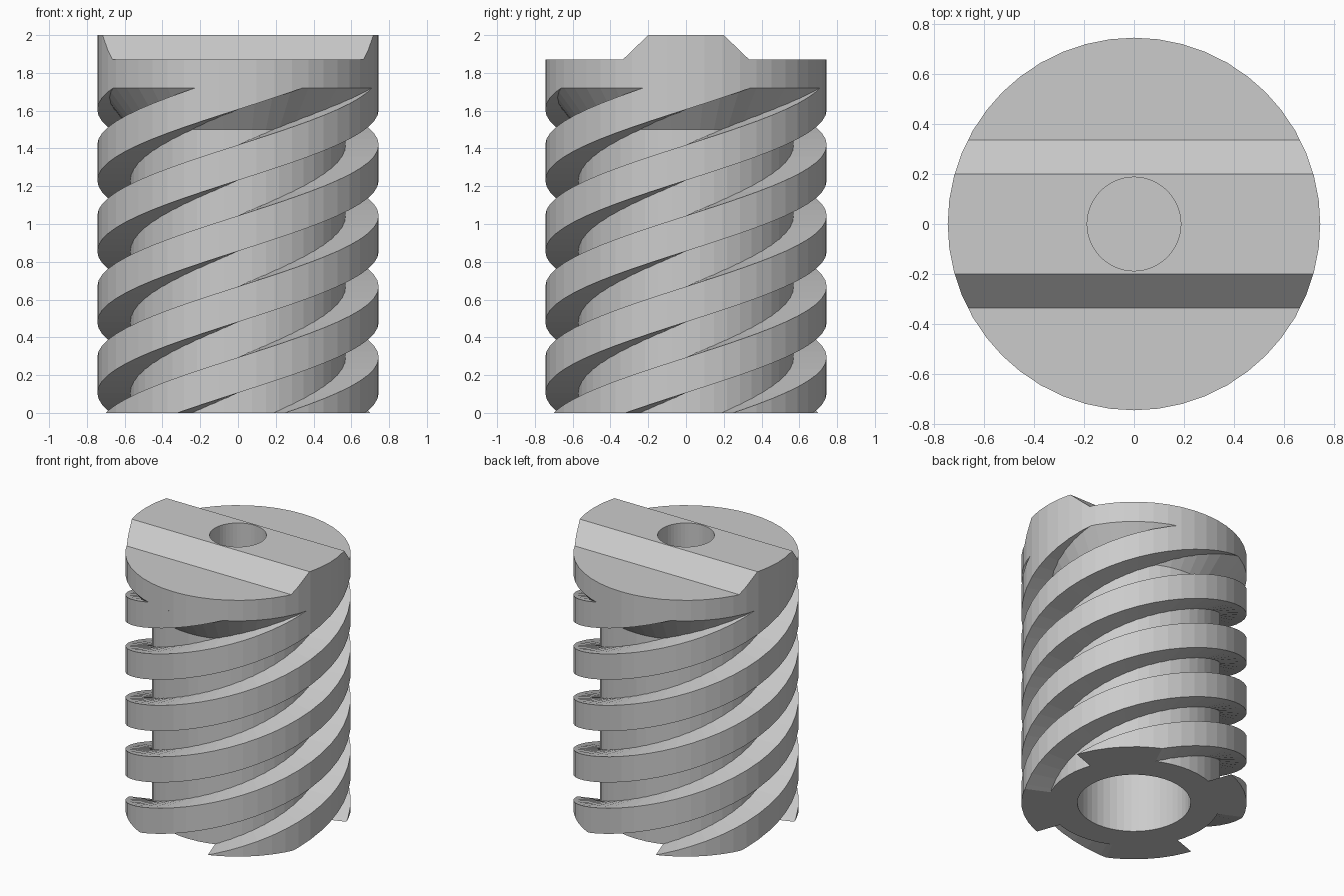
import bpy, bmesh, math
from mathutils import Vector

SIDES = 48
STEP = 360 / SIDES
R_OUT, R_CORE, R_BORE, R_HOLE = 0.745, 0.57, 0.375, 0.1875
DEG_PER_UNIT = 240          # helix twist per unit of height
SHOULDER, HEAD = 1.72, 1.87

cube = bpy.data.objects.get("Cube")
if cube:
    bpy.data.objects.remove(cube, do_unlink=True)

grey = bpy.data.materials.new("plain_grey")
grey.use_nodes = True
colour = (0.6, 0.6, 0.6, 1)
grey.diffuse_color = colour
grey.node_tree.nodes["Principled BSDF"].inputs["Base Color"].default_value = colour


def finish(bm, name):
    bmesh.ops.remove_doubles(bm, verts=bm.verts, dist=1e-5)
    bmesh.ops.recalc_face_normals(bm, faces=bm.faces)
    mesh = bpy.data.meshes.new(name)
    bm.to_mesh(mesh)
    bm.free()
    mesh.materials.append(grey)
    obj = bpy.data.objects.new(name, mesh)
    bpy.context.collection.objects.link(obj)
    return obj


def lathe(profile, closed):
    """Spin (radius, height) points about the z axis."""
    bm = bmesh.new()
    verts = [bm.verts.new((r, 0, z)) for r, z in profile]
    pairs = list(zip(verts, verts[1:]))
    if closed:
        pairs.append((verts[-1], verts[0]))
    edges = [bm.edges.new(p) for p in pairs]
    bmesh.ops.spin(bm, geom=verts + edges, cent=(0, 0, 0), axis=(0, 0, 1),
                   angle=math.tau, steps=SIDES)
    bmesh.ops.remove_doubles(bm, verts=bm.verts, dist=1e-5)
    return bm


def slice_off(bm, point, normal):
    """Remove everything on the normal's side and cap the cut."""
    cut = bmesh.ops.bisect_plane(
        bm, geom=bm.verts[:] + bm.edges[:] + bm.faces[:], dist=1e-6,
        plane_co=Vector(point), plane_no=Vector(normal), clear_outer=True)
    edges = [e for e in cut["geom_cut"] if isinstance(e, bmesh.types.BMEdge)]
    bmesh.ops.holes_fill(bm, edges=[e for e in edges if e.is_boundary], sides=0)


# Core with flared shoulder, head disc, top hole and bottom bore
body = lathe([(0, 1.4), (R_BORE, 1.4), (R_BORE, 0), (R_CORE, 0),
              (R_CORE, 1.5), (R_OUT, SHOULDER), (R_OUT, HEAD),
              (R_HOLE, HEAD), (R_HOLE, 1.6), (0, 1.6)], False)
finish(body, "core_and_head")

# Drive ridge across the head, with sloping sides
ridge = lathe([(R_HOLE, HEAD - 0.02), (R_OUT, HEAD - 0.02),
               (R_OUT, 2), (R_HOLE, 2)], True)
for side in (-1, 1):
    slice_off(ridge, (0, side * 0.2, 2), (0, side * 0.13, 0.135))
finish(ridge, "drive_ridge")


# Four helical threads, trimmed flat at the base and inside the head
def thread(index):
    bm = bmesh.new()
    low_start = 64.5 + 90 * index
    thickness = 45 / DEG_PER_UNIT
    first = math.floor((low_start - 60) / STEP)
    last = math.ceil((low_start + 2 * DEG_PER_UNIT) / STEP)
    previous = None
    for i in range(first, last + 1):
        deg = i * STEP
        low = (deg - low_start) / DEG_PER_UNIT
        c, s = math.cos(math.radians(deg)), math.sin(math.radians(deg))
        ring = [bm.verts.new((r * c, r * s, z)) for r, z in
                ((R_CORE - 0.05, low), (R_OUT, low),
                 (R_OUT, low + thickness), (R_CORE - 0.05, low + thickness))]
        if previous:
            for k in range(4):
                n = (k + 1) % 4
                bm.faces.new((previous[k], previous[n], ring[n], ring[k]))
        else:
            bm.faces.new(ring)
        previous = ring
    bm.faces.new(previous)
    slice_off(bm, (0, 0, 0), (0, 0, -1))
    slice_off(bm, (0, 0, HEAD - 0.05), (0, 0, 1))
    finish(bm, f"thread_{index + 1}")


for index in range(4):
    thread(index)
